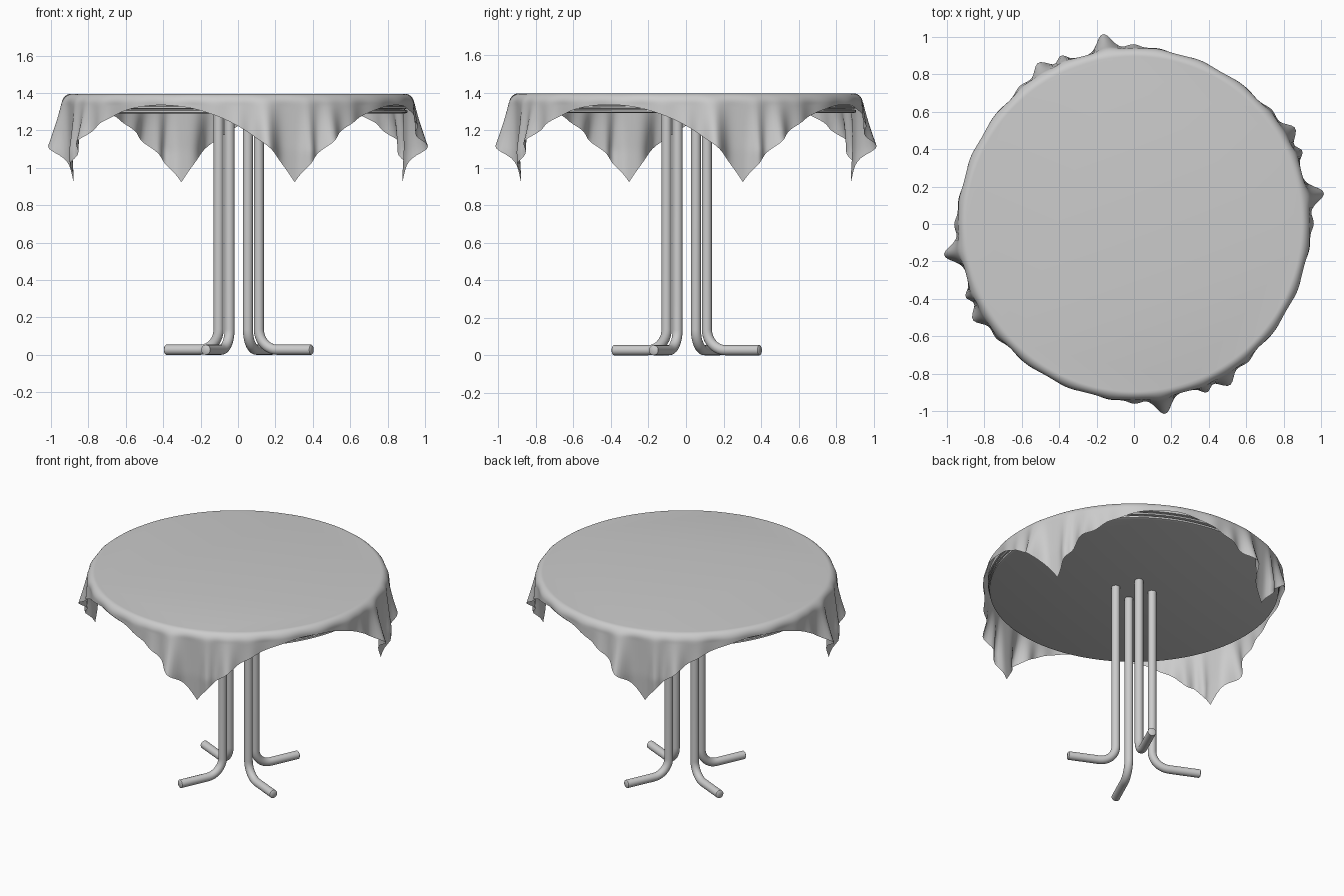
import bpy, bmesh, math
from mathutils import Vector

cube = bpy.data.objects.get("Cube")
if cube:
    bpy.data.objects.remove(cube, do_unlink=True)


def material(name, grey):
    m = bpy.data.materials.new(name)
    m.use_nodes = True
    colour = (grey, grey, grey, 1)
    m.diffuse_color = colour
    m.node_tree.nodes["Principled BSDF"].inputs["Base Color"].default_value = colour
    return m


GREY = material("plain grey", 0.6)


def finish(name, bm, angle):
    bmesh.ops.recalc_face_normals(bm, faces=bm.faces)
    mesh = bpy.data.meshes.new(name)
    bm.to_mesh(mesh)
    bm.free()
    mesh.materials.append(GREY)
    obj = bpy.data.objects.new(name, mesh)
    bpy.context.collection.objects.link(obj)
    bpy.ops.object.select_all(action='DESELECT')
    obj.select_set(True)
    bpy.context.view_layer.objects.active = obj
    bpy.ops.object.shade_smooth_by_angle(angle=math.radians(angle))
    return obj


def bridge(bm, rings):
    for a, b in zip(rings, rings[1:]):
        n = len(a)
        for i in range(n):
            j = (i + 1) % n
            bm.faces.new((a[i], a[j], b[j], b[i]))


def ring(bm, r, z, n):
    return [bm.verts.new((r * math.cos(math.tau * i / n), r * math.sin(math.tau * i / n), z))
            for i in range(n)]


# Table top: a disc with a stepped, grooved rim
rim = [(0.89, 1.29), (0.905, 1.295), (0.905, 1.307), (0.893, 1.309), (0.893, 1.315),
       (0.91, 1.317), (0.91, 1.328), (0.9, 1.33), (0.9, 1.336), (0.915, 1.338),
       (0.915, 1.365), (0.89, 1.385)]
bm = bmesh.new()
rings = [ring(bm, r, z, 96) for r, z in rim]
bridge(bm, rings)
bm.faces.new(rings[0])
bm.faces.new(rings[-1])
finish("table_top", bm, 30)

# Tablecloth: a square cloth draped over the disc, folding near its four corners
TOP, HALF_SIDE, EDGE = 1.395, 0.995, 0.935
FIRST_CORNER = 19
FOLDS = [(-27, 3, 0.012), (-19, 3, 0.045), (-10, 3.2, 0.085), (4.5, 2, 0.035),
         (12, 3.2, 0.075), (21, 3, 0.03), (30, 3, 0.01)]


def fold(deg):
    """Outward push of the cloth, by angle from its nearest corner."""
    return sum(amp * math.exp(-((deg - at) / width) ** 2) for at, width, amp in FOLDS)


def cloth_point(step, n, t):
    deg = (360 * step / n + 45) % 90 - 45
    corner = math.radians(FIRST_CORNER + 360 * step / n)
    drop = HALF_SIDE / math.cos(math.radians(45 - abs(deg))) - EDGE
    h = drop * t ** 1.6
    curl = math.sqrt(1 - (1 - min(h / 0.05, 1)) ** 2)
    hang = min(h / 0.28, 1.1)
    ripple = 0.004 * math.sin(math.radians(deg * 24)) * min(h / 0.06, 1)
    r = 0.895 + 0.045 * curl + fold(deg) * hang ** 1.2 + ripple
    r -= 0.01 * max(0, h - 0.3) / 0.17
    return Vector((r * math.cos(corner), r * math.sin(corner), TOP - h))


bm = bmesh.new()
N, ROWS = 360, 26
rings = [[bm.verts.new(cloth_point(i, N, k / ROWS)) for i in range(N)] for k in range(ROWS + 1)]
bridge(bm, rings)
bm.faces.new(rings[0])
finish("tablecloth", bm, 60)

# Legs: four bent tubes, each running down and then outward as a foot
TUBE, BEND, POST, FOOT, SHIFT = 0.027, 0.11, 0.118, 0.43, 0.004
path = [(POST, 1.3)]
for k in range(11):
    a = math.pi / 2 * k / 10
    path.append((POST + BEND * (1 - math.cos(a)), TUBE + BEND * (1 - math.sin(a))))
path.append((FOOT - 0.004, TUBE))

for index, name in enumerate(("left", "back", "right", "front")):
    turn = math.radians(-24.5 + 90 * index)
    out = Vector((math.cos(turn), math.sin(turn), 0))
    side = Vector((-math.sin(turn), math.cos(turn), 0))
    centre = Vector((SHIFT, SHIFT, 0))
    bm = bmesh.new()
    rings = []
    stations = [(p, min(k, 11) - 1, TUBE) for k, p in enumerate(path)]
    stations.append(((FOOT, TUBE), 10, TUBE - 0.005))
    for (d, z), bend, radius in stations:
        a = math.pi / 2 * min(max(bend, 0), 10) / 10
        across = out * math.cos(a) + Vector((0, 0, math.sin(a)))
        mid = centre + out * d + Vector((0, 0, z))
        rings.append([bm.verts.new(mid + radius * (across * math.cos(math.tau * i / 20)
                                                   + side * math.sin(math.tau * i / 20)))
                      for i in range(20)])
    bridge(bm, rings)
    bm.faces.new(rings[0])
    bm.faces.new(rings[-1])
    finish(name + "_leg", bm, 40)
